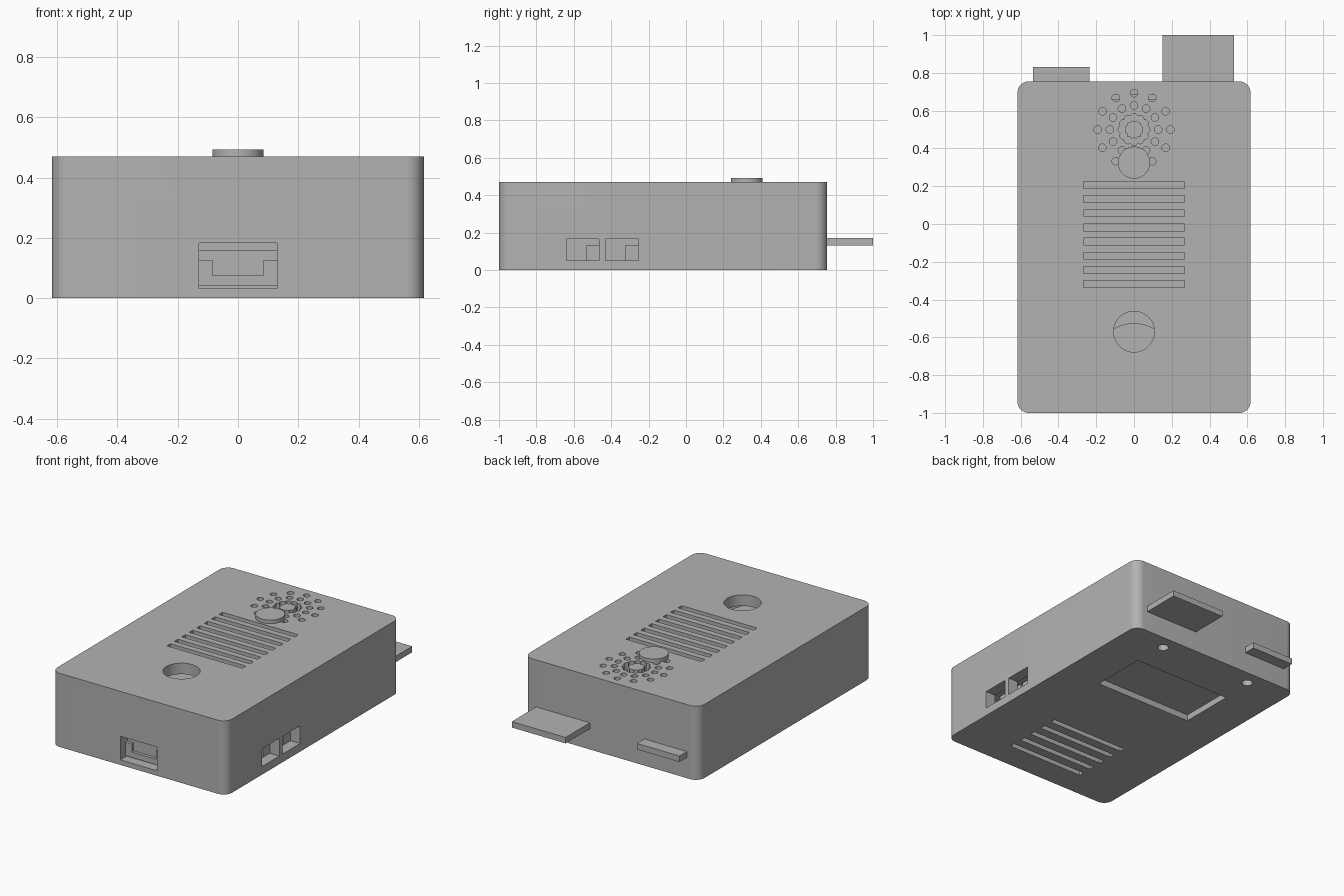
import bpy, bmesh, math
from mathutils import Matrix

if "Cube" in bpy.data.objects:
    bpy.data.objects.remove(bpy.data.objects["Cube"])

grey = bpy.data.materials.new("casing_grey")
grey.diffuse_color = (0.448, 0.448, 0.448, 1)
grey.use_nodes = True
grey.node_tree.nodes["Principled BSDF"].inputs["Base Color"].default_value = grey.diffuse_color


def finish(name, bm):
    bmesh.ops.recalc_face_normals(bm, faces=bm.faces)
    me = bpy.data.meshes.new(name)
    bm.to_mesh(me)
    bm.free()
    ob = bpy.data.objects.new(name, me)
    bpy.context.collection.objects.link(ob)
    me.materials.append(grey)
    return ob


def add_box(bm, x0, x1, y0, y1, z0, z1, r=0.0):
    """Box given by its limits, with optional rounded vertical edges."""
    m = (Matrix.Translation(((x0 + x1) / 2, (y0 + y1) / 2, (z0 + z1) / 2))
         @ Matrix.Diagonal((x1 - x0, y1 - y0, z1 - z0, 1)))
    verts = bmesh.ops.create_cube(bm, size=1, matrix=m)["verts"]
    if r:
        edges = {e for v in verts for e in v.link_edges
                 if abs(e.verts[0].co.z - e.verts[1].co.z) > 1e-4}
        bmesh.ops.bevel(bm, geom=list(edges), offset=r, segments=10,
                        profile=0.5, affect='EDGES')


def add_cyl(bm, x, y, z0, z1, r, n=24):
    bmesh.ops.create_cone(bm, cap_ends=True, segments=n, radius1=r, radius2=r,
                          depth=z1 - z0,
                          matrix=Matrix.Translation((x, y, (z0 + z1) / 2)))


def boxes(name, *limits):
    bm = bmesh.new()
    for lim in limits:
        add_box(bm, *lim)
    return finish(name, bm)


def cylinders(name, *items):
    bm = bmesh.new()
    for it in items:
        add_cyl(bm, *it)
    return finish(name, bm)


def cut(target, cutter):
    cutter.hide_render = True
    mod = target.modifiers.new("cut", 'BOOLEAN')
    mod.operation = 'DIFFERENCE'
    mod.solver = 'EXACT'
    mod.object = cutter
    bpy.context.view_layer.objects.active = target
    bpy.ops.object.modifier_apply(modifier=mod.name)
    bpy.data.objects.remove(cutter)


def smooth(ob):
    bpy.ops.object.select_all(action='DESELECT')
    ob.select_set(True)
    bpy.context.view_layer.objects.active = ob
    bpy.ops.object.shade_smooth_by_angle(angle=math.radians(30))


# Hollow casing with rounded upright edges
W, H, T = 0.617, 0.47, 0.07
casing = boxes("casing", (-W, W, -1, 0.755, 0, H, 0.06))
cut(casing, boxes("cavity", (-W + T, W - T, -1 + T, 0.755 - T, T, H - T)))

# Vent slots in the top and underside
cut(casing, boxes("top_vents", *[(-0.267, 0.267, y - 0.018, y + 0.018, H - 0.1, H + 0.1)
                                 for y in [0.207 - 0.075 * i for i in range(8)]]))
cut(casing, boxes("bottom_vents", *[(-0.27, 0.27, y - 0.017, y + 0.017, -0.1, 0.1)
                                    for y in [-0.434 - 0.094 * i for i in range(5)]]))

# Round opening in the top
cut(casing, cylinders("top_opening", (0, -0.57, H - 0.1, H + 0.1, 0.108, 48)))


# Speaker grille: two rings of holes around a ring of overlapping holes
def ring(radius, step, start=0):
    return [(radius * math.cos(math.radians(a)), 0.5 + radius * math.sin(math.radians(a)),
             H - 0.1, H + 0.1, 0.02, 20) for a in range(start, 360, step)]


cut(casing, cylinders("grille_outer", *ring(0.193, 30), *ring(0.128, 30)))
cut(casing, cylinders("grille_inner_a", *ring(0.064, 60)))
cut(casing, cylinders("grille_inner_b", *ring(0.064, 60, 30)))

# Underside: shallow rectangular recess and two screw holes
cut(casing, boxes("bottom_recess", (-0.345, 0.345, 0.085, 0.445, -0.1, 0.04)))
cut(casing, cylinders("screw_holes", *[(s * 0.328, 0.66, -0.1, 0.1, 0.033, 24)
                                       for s in (-1, 1)]))

# Port openings: one in front, two on the right
cut(casing, boxes("front_port", (-0.13, 0.13, -1.1, -0.9, 0.032, 0.183)))
side_ports = [(-0.64, -0.465), (-0.43, -0.255)]
cut(casing, boxes("side_ports", *[(0.5, 0.7, a, b, 0.052, 0.165) for a, b in side_ports]))
smooth(casing)

# Push button on the top
smooth(cylinders("push_button", (0, 0.325, H - 0.03, 0.493, 0.085, 48)))

# Flat tabs out of the back
boxes("large_tab", (0.15, 0.53, 0.7, 1.0, 0.132, 0.17))
boxes("small_tab", (-0.535, -0.235, 0.7, 0.83, 0.132, 0.17))

# Inner parts seen through the openings
boxes("circuit_board", (-0.52, 0.52, -0.9, 0.66, 0.19, 0.21))
smooth(cylinders("inner_disc", (0, -0.735, 0.2, 0.3, 0.21, 48)))
boxes("front_connector",
      (-0.13, 0.13, -0.93, -0.88, 0.04, 0.16),
      (-0.13, 0.13, -0.95, -0.93, 0.04, 0.075),
      (-0.13, -0.085, -0.95, -0.93, 0.075, 0.127),
      (0.085, 0.13, -0.95, -0.93, 0.075, 0.127))
for i, (a, b) in enumerate(side_ports):
    boxes(f"side_connector_{i + 1}",
          (0.44, 0.5, a - 0.01, b + 0.01, 0.05, 0.18),
          (0.5, 0.55, a + 0.105, b, 0.052, 0.13))
